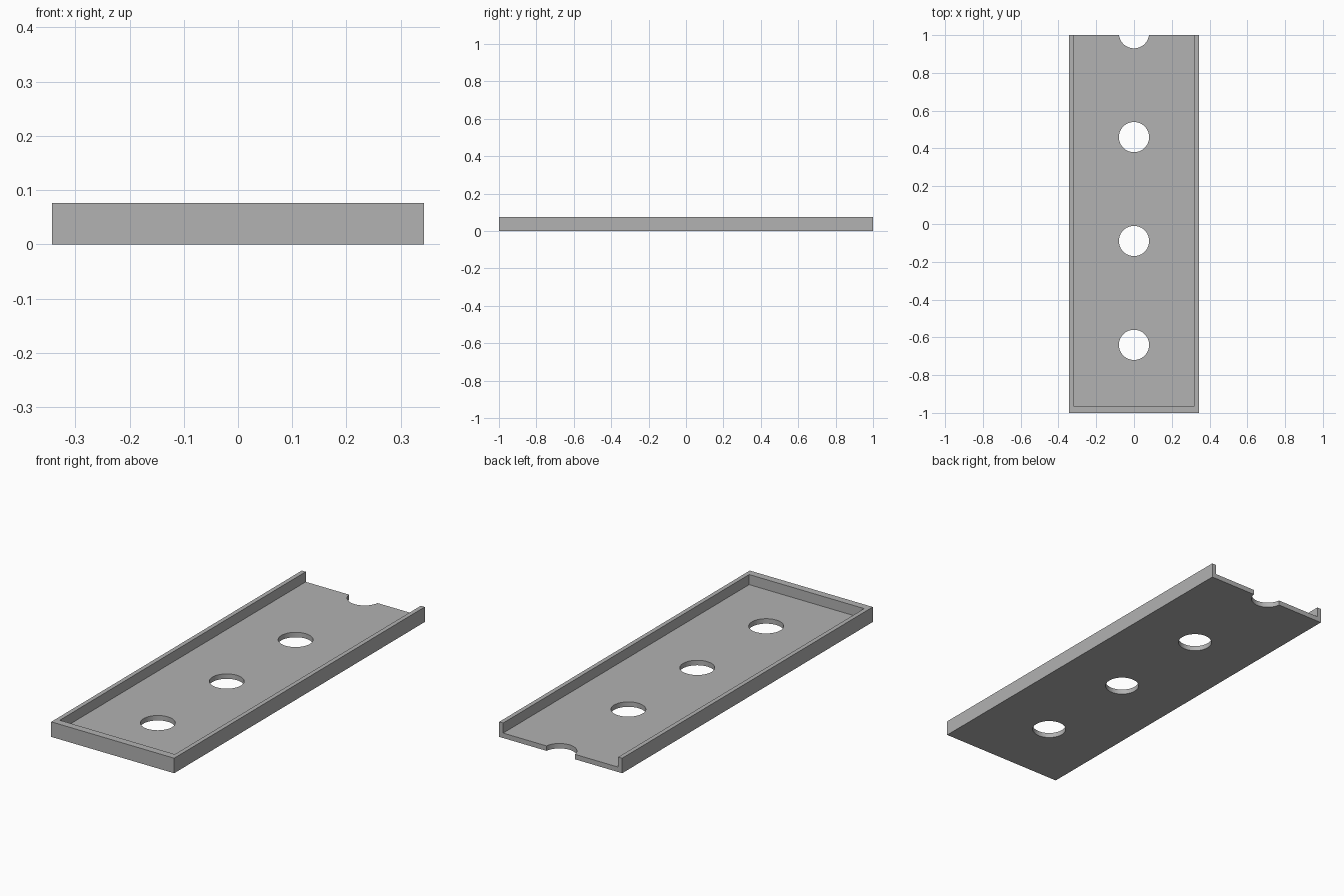
import bpy
import math

if "Cube" in bpy.data.objects:
    bpy.data.objects.remove(bpy.data.objects["Cube"], do_unlink=True)

WIDTH, LENGTH, HEIGHT = 0.687, 2.0, 0.076
SIDE_WALL, FRONT_WALL, FLOOR = 0.022, 0.037, 0.025
HOLE_RADIUS, HOLE_SPACING, FIRST_HOLE = 0.08, 0.55, -0.64

grey = bpy.data.materials.new("plain_grey")
grey.use_nodes = True
colour = (0.445, 0.445, 0.445, 1)
grey.diffuse_color = colour
grey.node_tree.nodes["Principled BSDF"].inputs["Base Color"].default_value = colour


def box(name, low, high):
    """Box between two opposite corners."""
    centre = [(a + b) / 2 for a, b in zip(low, high)]
    bpy.ops.mesh.primitive_cube_add(size=1, location=centre)
    ob = bpy.context.object
    ob.name = name
    ob.scale = [b - a for a, b in zip(low, high)]
    bpy.ops.object.transform_apply(location=True, rotation=False, scale=True)
    ob.data.materials.append(grey)
    return ob


def cut(target, cutter):
    """Subtract the cutter from the target, then discard it."""
    cutter.hide_render = True
    mod = target.modifiers.new("cut", "BOOLEAN")
    mod.operation = "DIFFERENCE"
    mod.solver = "EXACT"
    mod.object = cutter
    bpy.context.view_layer.objects.active = target
    bpy.ops.object.modifier_apply(modifier=mod.name)
    bpy.data.objects.remove(cutter, do_unlink=True)


# Solid block
x, y = WIDTH / 2, LENGTH / 2
tray = box("tray", (-x, -y, 0), (x, y, HEIGHT))

# Pocket, open at the top and the back
cut(tray, box("pocket_cutter", (-x + SIDE_WALL, -y + FRONT_WALL, FLOOR),
              (x - SIDE_WALL, y + 0.1, HEIGHT + 0.1)))

# Row of round holes; the last one breaks through the back edge
for i in range(4):
    bpy.ops.mesh.primitive_cylinder_add(
        vertices=64, radius=HOLE_RADIUS, depth=0.4,
        location=(0, FIRST_HOLE + i * HOLE_SPACING, 0))
    hole = bpy.context.object
    hole.name = "hole_cutter"
    hole.data.materials.append(grey)
    cut(tray, hole)

# Smooth hole walls, sharp edges elsewhere
bpy.ops.object.select_all(action="DESELECT")
tray.select_set(True)
bpy.context.view_layer.objects.active = tray
bpy.ops.object.shade_smooth_by_angle(angle=math.radians(30))
